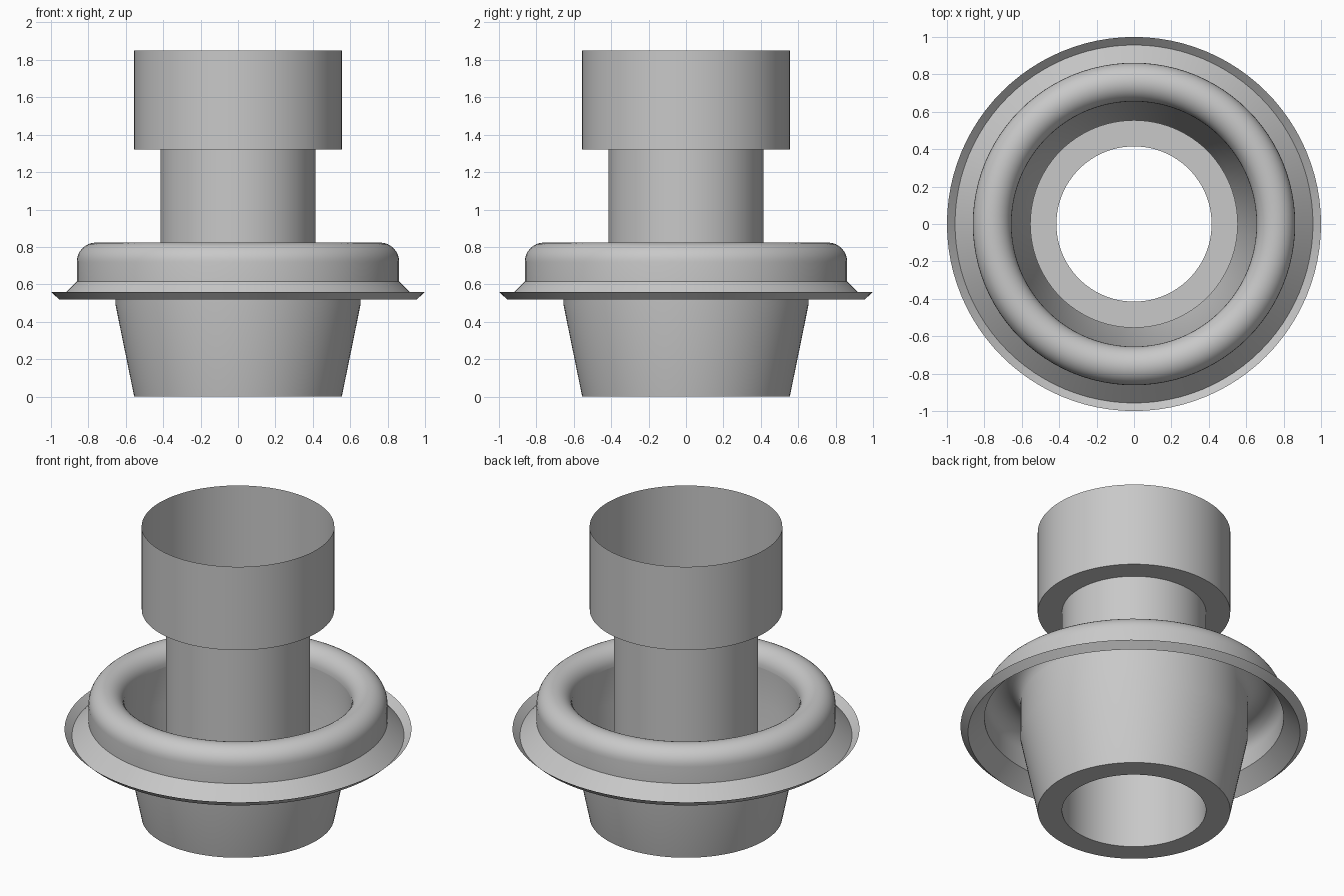
import bpy
import bmesh
from math import pi, sin, cos

SEGMENTS = 96

if "Cube" in bpy.data.objects:
    bpy.data.objects.remove(bpy.data.objects["Cube"], do_unlink=True)

# One plain grey for the whole sheet-metal piece
grey = bpy.data.materials.new("plain grey")
grey.use_nodes = True
colour = (0.58, 0.58, 0.58, 1)
grey.diffuse_color = colour
grey.node_tree.nodes["Principled BSDF"].inputs["Base Color"].default_value = colour


def lathe(name, profile):
    """Turn an open (radius, height) profile around z into a thin sheet."""
    bm = bmesh.new()
    rings = []
    for r, z in profile:
        angles = [2 * pi * i / SEGMENTS for i in range(SEGMENTS)]
        rings.append([bm.verts.new((r * cos(a), r * sin(a), z)) for a in angles])
    for low, high in zip(rings, rings[1:]):
        for i in range(SEGMENTS):
            j = (i + 1) % SEGMENTS
            bm.faces.new((low[i], low[j], high[j], high[i]))
    mesh = bpy.data.meshes.new(name)
    bm.to_mesh(mesh)
    bm.free()
    mesh.materials.append(grey)
    obj = bpy.data.objects.new(name, mesh)
    bpy.context.collection.objects.link(obj)
    bpy.ops.object.select_all(action="DESELECT")
    obj.select_set(True)
    bpy.context.view_layer.objects.active = obj
    bpy.ops.object.shade_smooth_by_angle()
    return obj


tube_r, collar_r, wall_r, roll_r = 0.415, 0.555, 0.655, 0.862
roll_z = 0.72

# Open tube widening into the collar at the top
lathe("tube_and_collar", [(tube_r, 0), (tube_r, 1.32), (collar_r, 1.32), (collar_r, 1.85)])

# Tapered cup with an annular floor around the tube
lathe("tapered_cup", [(tube_r, 0), (collar_r, 0), (wall_r, 0.49), (wall_r, roll_z)])

# Upturned rim, sloping skirt and half-round roll that meets the cup wall
mid, radius = (wall_r + roll_r) / 2, (roll_r - wall_r) / 2
arc = [(mid + radius * cos(pi * i / 16), roll_z + radius * sin(pi * i / 16)) for i in range(17)]
lathe("rolled_rim", [(1, 0.56), (0.957, 0.52), (roll_r, 0.615)] + arc)
